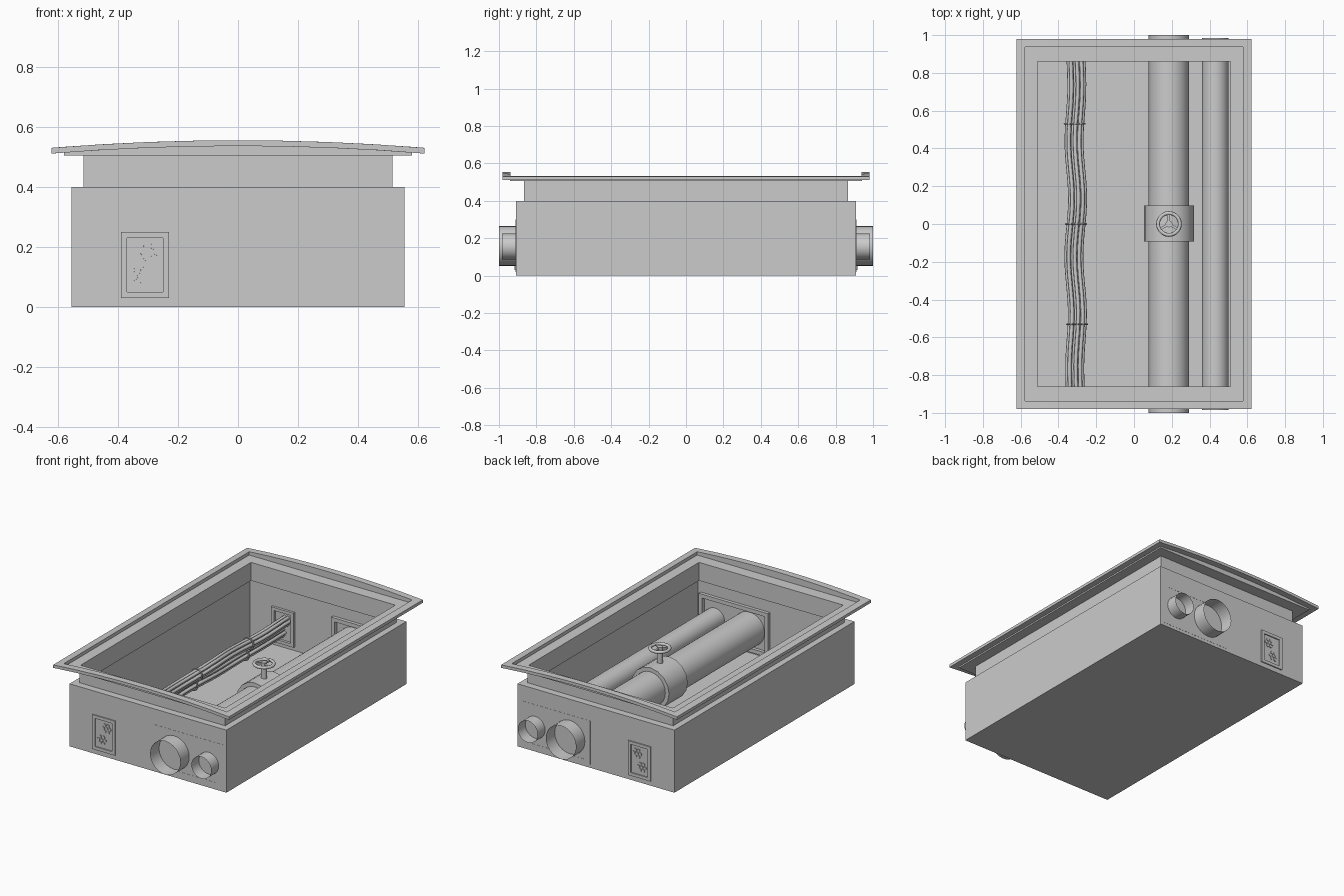
import bpy, bmesh, math
from math import sin, cos, pi

if "Cube" in bpy.data.objects:
    bpy.data.objects.remove(bpy.data.objects["Cube"])


def loft(name, rings, caps=(False, False), closed=False, smooth=False):
    """Join a list of equal-length point rings into a surface."""
    bm = bmesh.new()
    vs = [[bm.verts.new(p) for p in r] for r in rings]
    n = len(vs[0])
    pairs = list(zip(vs, vs[1:]))
    if closed:
        pairs.append((vs[-1], vs[0]))
    for a, b in pairs:
        for i in range(n):
            j = (i + 1) % n
            bm.faces.new((a[i], a[j], b[j], b[i]))
    if caps[0]:
        bm.faces.new(vs[0][::-1])
    if caps[1]:
        bm.faces.new(vs[-1])
    bmesh.ops.recalc_face_normals(bm, faces=bm.faces)
    me = bpy.data.meshes.new(name)
    bm.to_mesh(me)
    bm.free()
    ob = bpy.data.objects.new(name, me)
    bpy.context.collection.objects.link(ob)
    if smooth:
        shade(ob)
    return ob


def shade(ob):
    bpy.ops.object.select_all(action='DESELECT')
    ob.select_set(True)
    bpy.context.view_layer.objects.active = ob
    bpy.ops.object.shade_smooth_by_angle(angle=math.radians(46))


def rect_ring(hx, hy, z, arch=0.0, n=8):
    """Rectangle whose short ends are divided so they can arch upward."""
    xs = [-hx + 2 * hx * i / n for i in range(n + 1)]
    h = lambda x: z + arch * (1 - (x / 0.62) ** 2)
    return [(x, -hy, h(x)) for x in xs] + [(x, hy, h(x)) for x in reversed(xs)]


def circle_y(cx, y, cz, r, n):
    return [(cx + r * cos(2 * pi * i / n), y, cz + r * sin(2 * pi * i / n))
            for i in range(n)]


# Open trench box with narrower neck, shelf and arched rim (thin shell)
A = 0.025
profile = [(.555, .91, 0, 0), (.555, .91, .40, 0), (.515, .865, .40, 0),
           (.515, .865, .505, 0), (.58, .94, .505, 0), (.58, .94, .511, A),
           (.622, .98, .511, A), (.622, .98, .53, A), (.577, .937, .53, A),
           (.577, .937, .512, 0), (.511, .861, .512, 0), (.511, .861, .395, 0),
           (.551, .906, .395, 0), (.551, .906, .004, 0)]
loft("trench_box", [rect_ring(*p) for p in profile], caps=(True, True))

# Open-ended pipes running through both end walls
PX, PZ = 0.185, 0.158
loft("large_pipe", [circle_y(PX, y, PZ, .107, 24) for y in (-1, 1)], smooth=True)
loft("small_pipe", [circle_y(.43, y, .155, .07, 24) for y in (-.985, .985)], smooth=True)

# Valve collar on the large pipe
loft("valve_collar", [circle_y(PX, y, PZ, r, 16) for y, r in
                      ((-.092, .10), (-.092, .133), (.097, .133), (.097, .10))], smooth=True)

# Valve stem, hand wheel and spokes
bpy.ops.mesh.primitive_cylinder_add(vertices=12, radius=.018, depth=.12, location=(PX, 0, .33))
bpy.context.object.name = "valve_stem"
shade(bpy.context.object)
bpy.ops.mesh.primitive_torus_add(location=(PX, 0, .38), major_radius=.058, minor_radius=.010,
                                 major_segments=20, minor_segments=8)
bpy.context.object.name = "valve_wheel"
shade(bpy.context.object)
for i in range(3):
    a = pi / 2 + i * 2 * pi / 3
    bpy.ops.mesh.primitive_cube_add(size=1, location=(PX + .03 * cos(a), .03 * sin(a), .38),
                                    rotation=(0, 0, a))
    bpy.context.object.scale = (.056, .013, .01)
    bpy.context.object.name = "wheel_spoke"


# Rectangular frames where the services pass through the end walls
def frame(name, x0, x1, z0, z1, w, ya, yb):
    r = lambda d, y: [(x0 + d, y, z0 + d), (x1 - d, y, z0 + d),
                      (x1 - d, y, z1 - d), (x0 + d, y, z1 - d)]
    loft(name, [r(0, ya), r(w, ya), r(w, yb), r(0, yb)], closed=True)


for s in (-1, 1):
    frame("pipe_frame", .04, .53, .02, .30, .025, s * .911, s * .885)
    frame("cable_frame", -.39, -.23, .03, .25, .02, s * .917, s * .89)


# Two wavy bundles of seven cables each
def sway(y):
    return .010 * sin(2 * pi * y / .62 + .2) * (1 - abs(y) ** 3)


def lift(y, k):
    return .010 * sin(2 * pi * y / .75 + k) * (1 - (y / .915) ** 2)


STEPS = 32
ys = [-.915 + 1.83 * i / STEPS for i in range(STEPS + 1)]
for k, (bx, bz) in enumerate(((-.292, .182), (-.325, .102))):
    for c in range(7):
        a = c * pi / 3
        d = .023 if c < 6 else 0
        loft("cable", [circle_y(bx + sway(y) + d * cos(a), y, bz + lift(y, k) + d * sin(a),
                                .0105, 8) for y in ys], caps=(True, True), smooth=True)
    # Ties around the bundle
    for y in (-.53, 0, .53):
        bpy.ops.mesh.primitive_torus_add(location=(bx + sway(y), y, bz + lift(y, k)),
                                         rotation=(pi / 2, 0, 0), major_radius=.037,
                                         minor_radius=.005, major_segments=16, minor_segments=6)
        bpy.context.object.name = "cable_tie"
        shade(bpy.context.object)
